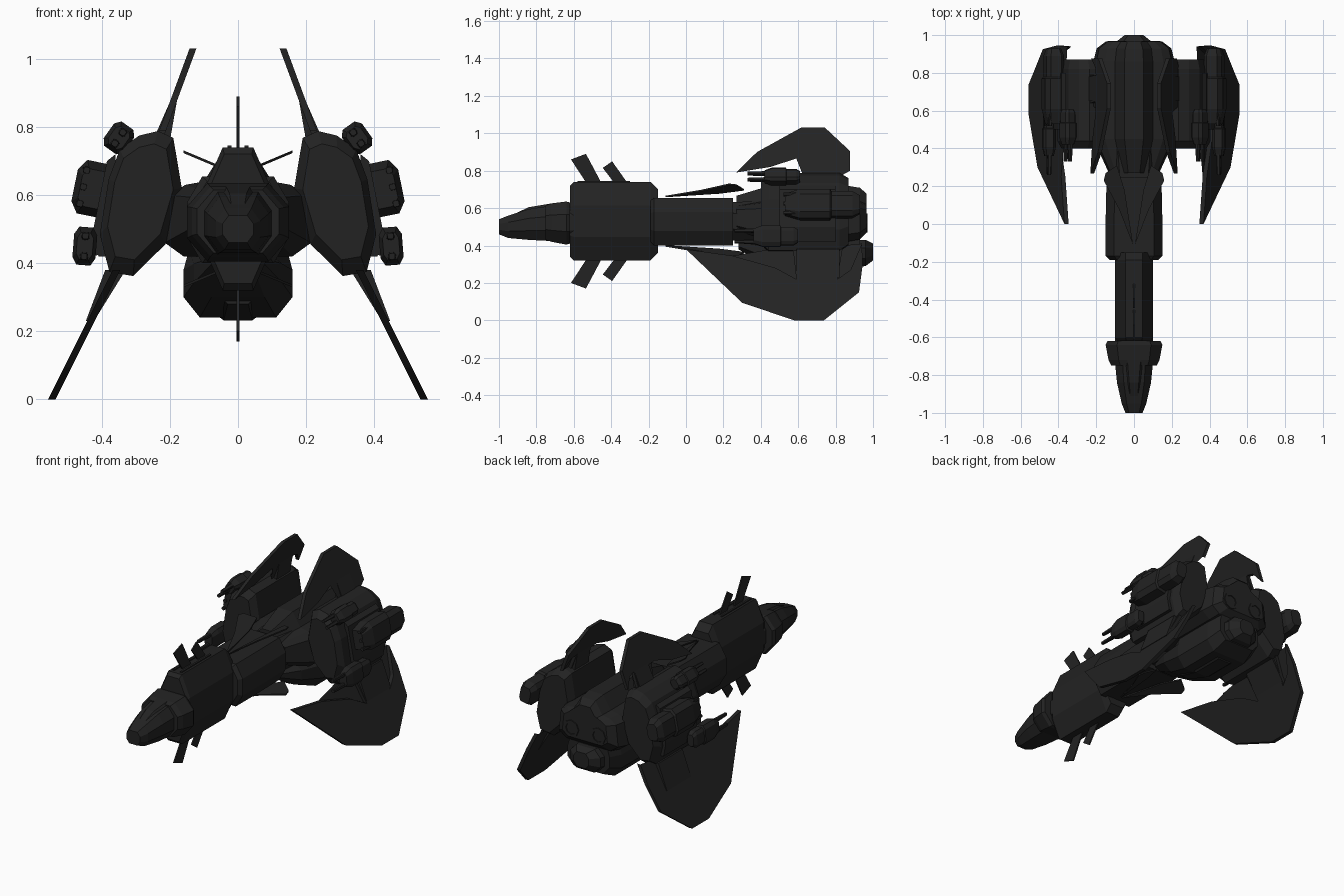
import bpy, bmesh, math

if "Cube" in bpy.data.objects:
    bpy.data.objects.remove(bpy.data.objects["Cube"])

black = bpy.data.materials.new("matte_black")
black.diffuse_color = (0.0165, 0.0165, 0.0165, 1)
black.use_nodes = True
black.node_tree.nodes["Principled BSDF"].inputs["Base Color"].default_value = black.diffuse_color


def finish(name, bm):
    bmesh.ops.triangulate(bm, faces=[f for f in bm.faces if len(f.verts) > 4])
    bmesh.ops.recalc_face_normals(bm, faces=bm.faces)
    me = bpy.data.meshes.new(name)
    bm.to_mesh(me)
    bm.free()
    me.materials.append(black)
    ob = bpy.data.objects.new(name, me)
    bpy.context.collection.objects.link(ob)
    return ob


def loft(name, rings):
    """Closed skin through rings of 3D points."""
    bm = bmesh.new()
    vs = [[bm.verts.new(p) for p in r] for r in rings]
    n = len(rings[0])
    for a, b in zip(vs, vs[1:]):
        for i in range(n):
            j = (i + 1) % n
            bm.faces.new((a[i], a[j], b[j], b[i]))
    bm.faces.new(vs[0])
    bm.faces.new(vs[-1][::-1])
    return finish(name, bm)


def section(y, hw, z0, z1, top=0.6, bot=0.6, sh=0.3):
    """Symmetric octagonal ring: half width, height range, top/bottom width ratio."""
    h = (z1 - z0) * sh
    half = [(hw * top, z1), (hw, z1 - h), (hw, z0 + h), (hw * bot, z0)]
    pts = half + [(-x, z) for x, z in reversed(half)]
    return [(x, y, z) for x, z in pts]


def body(name, rows):
    return loft(name, [section(*r) for r in rows])


def scaled(pts, y, s):
    cx = sum(p[0] for p in pts) / len(pts)
    cz = sum(p[1] for p in pts) / len(pts)
    return [(cx + (x - cx) * s, y, cz + (z - cz) * s) for x, z in pts]


def pod(name, side, cx, cz, hw, hh, y0, y1, rot, barrels=(), by=0.0):
    """Tapered gun pod, rolled about y, with thin square barrels in front."""
    c, s = math.cos(rot), math.sin(rot)

    def place(px, y, pz):
        return (side * (cx + px * c - pz * s), y, cz + px * s + pz * c)

    def ring(y, k, ox=0, oz=0, w=hw, h=hh):
        e = [(1, .6), (1, -.6), (.6, -1), (-.6, -1), (-1, -.6), (-1, .6), (-.6, 1), (.6, 1)]
        return [place(ox + a * w * k, y, oz + b * h * k) for a, b in e]

    d = (y1 - y0)
    loft(name, [ring(y0, .7), ring(y0 + .2 * d, 1), ring(y0 + .6 * d, 1),
                ring(y0 + .62 * d, .85), ring(y1 - .1 * d, .85), ring(y1, .6)])
    for i, (bx, bz) in enumerate(barrels):
        loft(f"{name}_barrel_{i}", [ring(by, 1, bx, bz, .009, .009),
                                    ring(y0 + .1, 1, bx, bz, .014, .014)])


# ---- Nose, head and collar
body("nose", [(-1.0, .045, .46, .54), (-.95, .065, .44, .56), (-.84, .09, .43, .595),
              (-.74, .10, .425, .61), (-.6, .10, .42, .62)])
body("nose_canopy", [(-.97, .03, .5, .545, .5), (-.84, .05, .5, .605, .5), (-.72, .07, .5, .625, .5)])
body("head_collar", [(-.75, .12, .43, .615), (-.72, .135, .42, .625), (-.64, .15, .405, .635),
                     (-.62, .14, .41, .63)])

# ---- Tall forward block with fins above and below
body("forward_block", [(-.62, .09, .34, .72, .45, .45), (-.60, .10, .32, .74, .45, .45),
                       (-.19, .10, .32, .74, .45, .45), (-.15, .10, .36, .70, .45, .45)])
for x in (-.025, .025):
    body_strip = loft("block_ridge", [[(x + a, y, z) for a, z in
                      ((-.006, .73), (.006, .73), (.006, .746), (-.006, .746))] for y in (-.58, -.3)])

fins = {"front_fin": [(-.53, .73), (-.615, .86), (-.535, .89), (-.45, .73)],
        "rear_fin": [(-.38, .73), (-.445, .815), (-.395, .85), (-.31, .73)]}
for name, prof in fins.items():
    for flip in (1, -1):
        loft(name, [[(x, y, .53 + flip * (z - .53)) for y, z in prof] for x in (-.004, .004)])

# ---- Neck
body("neck", [(-.19, .13, .42, .64, .7, .7), (-.17, .15, .40, .655, .7, .7),
              (.03, .15, .40, .655, .7, .7), (.25, .145, .40, .655, .7, .7)])
body("neck_rear", [(.2, .12, .43, .63), (.46, .15, .42, .64)])

# ---- Slanted blades over and under the neck
delta = [(.005, -.11), (.08, .08), (.16, .23), (.15, .27), (.09, .31), (.05, .18)]
for side in (1, -1):
    for flip in (1, -1):
        loft("neck_blade", [[(side * x, y, .53 + flip * (.13 + .42 * x + t)) for x, y in delta]
                            for t in (-.004, .004)])

# ---- Main hull
half = [(.05, .72), (.1, .64), (.155, .63), (.2, .6), (.215, .46), (.16, .42)]
hull = half + [(-x, z) for x, z in reversed(half)]
loft("hull", [scaled(hull, .27, .62), scaled(hull, .45, 1), scaled(hull, .86, 1),
              scaled(hull, .93, .92), scaled(hull, .965, .7)])

# ---- Belly and rear thrusters
body("belly", [(.28, .08, .38, .43), (.42, .13, .30, .44), (.58, .16, .24, .44, .9, .7),
               (.84, .16, .24, .44, .9, .7), (.93, .14, .28, .44, .9, .7)])
body("belly_keel", [(.45, .05, .28, .35), (.6, .07, .232, .3), (.8, .07, .232, .3)])
body("thruster", [(.88, .12, .28, .43), (.96, .10, .29, .43), (1.0, .05, .32, .41)])
for x in (-.09, .09):
    loft("hull_nozzle", [[(x + r * math.cos(a), y, .52 + r * math.sin(a))
                          for a in [math.tau * i / 8 for i in range(8)]]
                         for y, r in ((.92, .06), (.97, .05), (.97, .035), (.945, .03))])

# ---- Side nacelles, crescent blades and gun pods
nacelle = [(.235, .788), (.19, .768), (.165, .62), (.213, .456), (.308, .362),
           (.378, .374), (.406, .485), (.38, .647), (.347, .735), (.29, .775)]
upper = [(.267, .79), (.38, .90), (.615, 1.03), (.743, 1.03), (.877, .905), (.877, .80),
         (.83, .86), (.785, .87), (.79, .75), (.636, .75), (.648, .86), (.59, .865), (.45, .82)]
lower = [(0, .38), (.30, .094), (.578, 0), (.738, 0), (.925, .15), (.945, .30), (.94, .41),
         (.88, .27), (.81, .22), (.84, .40), (.57, .40), (.59, .22), (.48, .28), (.25, .345)]

for side in (1, -1):
    poly = [(side * x, z) for x, z in nacelle]
    loft("nacelle", [scaled(poly, .40, .8), scaled(poly, .44, 1), scaled(poly, .82, 1),
                     scaled(poly, .87, .85)])
    # raised plate on the outer flank of the nacelle
    loft("nacelle_plate", [[(side * x, y, z) for x, z in
                            ((.36, .72), (.385, .70), (.425, .5), (.41, .42), (.36, .42))]
                           for y in (.5, .8)])
    loft("upper_blade", [[(side * (.225 - (z - .78) * .37 + t), y, z) for y, z in upper]
                         for t in (-.01, .01)])
    loft("lower_blade", [[(side * (.362 + (.37 - z) * .5 + t), y, z) for y, z in lower]
                         for t in (-.011, .011)])
    # thicker blade roots
    loft("upper_root", [[(side * (x + a * w), y, z) for a, y in
                         ((-1, .65), (1, .65), (1, .78), (-1, .78))]
                        for x, z, w in ((.225, .76, .025), (.185, .89, .008))])
    loft("lower_root", [[(side * (x + a * w), y, z) for a, y in
                         ((-1, .59), (1, .59), (1, .82), (-1, .82))]
                        for x, z, w in ((.36, .38, .03), (.435, .23, .012))])
    # gun pods
    pod("upper_pod", side, .35, .768, .036, .044, .42, .61, .62, [(0, .02), (0, -.02)], .33)
    pod("middle_pod", side, .425, .618, .056, .08, .53, .93, .2,
        [(.03, .05), (.03, 0), (.03, -.05)], .52)
    pod("lower_pod", side, .45, .45, .034, .056, .36, .60, .08, [(0, .03), (0, -.03)], .26)
    loft("pod_arm", [[(side * x, y, z + a) for y, a in ((.5, -.03), (.58, -.03), (.58, .03), (.5, .03))]
                     for x, z in ((.36, .46), (.44, .45))])
    loft("upper_pod_arm", [[(side * x, y, z + a) for y, a in
                            ((.48, -.02), (.58, -.02), (.58, .02), (.48, .02))]
                           for x, z in ((.29, .73), (.35, .768))])
